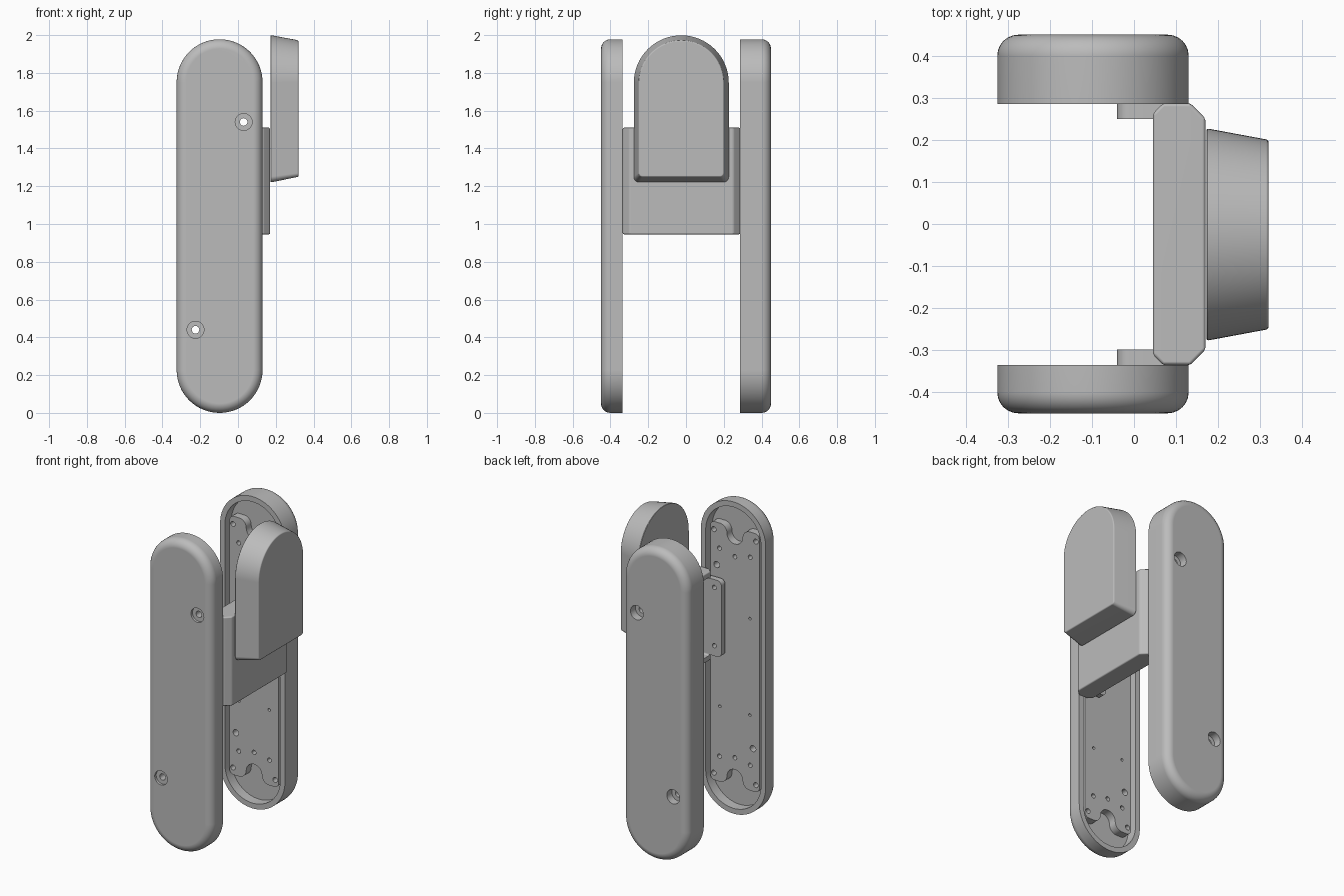
import bpy
import bmesh
from math import cos, sin, radians, dist

if "Cube" in bpy.data.objects:
    bpy.data.objects.remove(bpy.data.objects["Cube"], do_unlink=True)

grey = bpy.data.materials.new("plain grey")
grey.use_nodes = True
GREY = (0.5, 0.5, 0.5, 1)
grey.diffuse_color = GREY
grey.node_tree.nodes["Principled BSDF"].inputs["Base Color"].default_value = GREY

MID_X, MID_Z = -0.0975, 0.989     # centre of the long covers
SCREWS = [(0.03, 1.54), (-0.225, 0.44)]


def arc(cu, cv, r, start, end, n=8):
    angles = [radians(start + (end - start) * i / n) for i in range(n + 1)]
    return [(cu + r * cos(a), cv + r * sin(a)) for a in angles]


def rounded_rect(u0, u1, v0, v1, r):
    return (arc(u0 + r, v0 + r, r, 180, 270) + arc(u1 - r, v0 + r, r, 270, 360)
            + arc(u1 - r, v1 - r, r, 0, 90) + arc(u0 + r, v1 - r, r, 90, 180))


def stadium(r):
    h = MID_Z - 0.2275
    return (arc(MID_X, MID_Z + h, r, 0, 180, 32)
            + arc(MID_X, MID_Z - h, r, 180, 360, 32))


def arch(r, bottom, corner):
    cy, cz = -0.025, 1.7475
    return (arc(cy, cz, r, 0, 180, 32)
            + arc(cy - r + corner, bottom + corner, corner, 180, 270)
            + arc(cy + r - corner, bottom + corner, corner, 270, 360))


def distinct(points):
    """Drop points that repeat their predecessor around the loop."""
    return [p for i, p in enumerate(points) if dist(p, points[i - 1]) > 1e-5]


def prism(name, axis, t0, t1, start, end=None, round_end=0):
    """Loft a profile along an axis, optionally rounding the rim at t1."""
    place = {"x": lambda u, v, t: (t, u, v),
             "y": lambda u, v, t: (u, t, v),
             "z": lambda u, v, t: (u, v, t)}[axis]
    bm = bmesh.new()
    a = [bm.verts.new(place(u, v, t0)) for u, v in distinct(start)]
    b = [bm.verts.new(place(u, v, t1)) for u, v in distinct(end or start)]
    bm.faces.new(a)
    cap = bm.faces.new(b)
    for i in range(len(a)):
        j = (i + 1) % len(a)
        bm.faces.new((a[i], a[j], b[j], b[i]))
    bmesh.ops.recalc_face_normals(bm, faces=bm.faces)
    if round_end:
        bmesh.ops.bevel(bm, geom=list(cap.edges), offset=round_end,
                        segments=6, profile=0.5, affect="EDGES")
    mesh = bpy.data.meshes.new(name)
    bm.to_mesh(mesh)
    bm.free()
    mesh.materials.append(grey)
    obj = bpy.data.objects.new(name, mesh)
    bpy.context.collection.objects.link(obj)
    return obj


def apply_modifier(obj, kind, **settings):
    bpy.ops.object.select_all(action="DESELECT")
    obj.select_set(True)
    bpy.context.view_layer.objects.active = obj
    mod = obj.modifiers.new(kind.lower(), kind)
    for key, value in settings.items():
        setattr(mod, key, value)
    bpy.ops.object.modifier_apply(modifier=mod.name)


def cut(obj, cutter):
    apply_modifier(obj, "BOOLEAN", operation="DIFFERENCE", solver="EXACT",
                   object=cutter)
    bpy.data.objects.remove(cutter, do_unlink=True)


def drill(obj, x, z, r, y0, y1):
    cut(obj, prism("drill", "y", y0, y1, arc(x, z, r, 0, 345, 23)))


def soften(obj, width):
    apply_modifier(obj, "BEVEL", width=width, segments=3, angle_limit=radians(35))


def finish(obj):
    bpy.ops.object.select_all(action="DESELECT")
    obj.select_set(True)
    bpy.context.view_layer.objects.active = obj
    bpy.ops.object.shade_smooth_by_angle(angle=radians(32))
    apply_modifier(obj, "WEIGHTED_NORMAL", keep_sharp=True)


def plate_profile():
    """Long plate with a wavy notch in each end."""
    w, h = 0.172, 0.82
    half = (arc(-w + 0.03, 0.03 - h, 0.03, 180, 270)
            + arc(-0.105, 0.05 - h, 0.05, 270, 360)
            + arc(0, 0.05 - h, 0.055, 180, 0, 16)
            + arc(0.105, 0.05 - h, 0.05, 180, 270)
            + arc(w - 0.03, 0.03 - h, 0.03, 270, 360))
    return [(MID_X + s * u, MID_Z + s * v) for s in (1, -1) for u, v in half]


# Plate holes: across from the centre, up, down, radius
PLATE_HOLES = [(0.148, 0.77, 0.775, 0.016), (0.108, 0.66, 0.66, 0.014),
               (0, 0.635, 0.64, 0.014), (0.106, 0.27, 0.342, 0.009)]


def cover(side, rim, floor, outer, plate_face, sink):
    # Hollow cover, open towards the middle
    shell = prism(side + "_cover", "y", rim, outer, stadium(0.2275), round_end=0.05)
    out = 1 if outer > 0 else -1
    cut(shell, prism("cavity", "y", rim - out * 0.05, floor, stadium(0.194)))
    # Mounting plate on the cavity floor
    plate = prism(side + "_mounting_plate", "y", plate_face, floor, plate_profile())
    for u, up, down, r in PLATE_HOLES:
        for su in ((1, -1) if u else (1,)):
            for v in (up, -down):
                drill(plate, MID_X + su * u, MID_Z + v, r,
                      plate_face - out * 0.02, floor + out * 0.02)
    # Recessed screw holes right through
    for x, z in SCREWS:
        drill(shell, x, z, 0.045, outer - out * sink, outer + out * 0.02)
        drill(shell, x, z, 0.02, rim, outer + out * 0.02)
        drill(plate, x, z, 0.02, rim - out * 0.02, outer)
    finish(shell)
    finish(plate)


cover("front", -0.335, -0.40, -0.45, -0.35, 0.015)
cover("back", 0.285, 0.35, 0.45, 0.30, 0.05)

# Bracket between the covers: chamfered corners, hollow from the inner side
x0, x1, y0, y1, c, d = 0.045, 0.17, -0.335, 0.287, 0.036, 0.024
bracket = prism("bracket", "z", 0.945, 1.51, [
    (x0 + d, y0), (x1 - c, y0), (x1, y0 + c), (x1, y1 - c),
    (x1 - c, y1), (x0 + d, y1), (x0, y1 - d), (x0, y0 + d)])
soften(bracket, 0.008)
cut(bracket, prism("hollow", "x", 0, 0.13,
                   rounded_rect(-0.298, 0.25, 0.98, 1.475, 0.01)))
finish(bracket)

# Screw flanges on both ends of the bracket
for side, ya, yb in (("front", -0.335, -0.298), ("back", 0.25, 0.287)):
    flange = prism(side + "_flange", "y", ya, yb,
                   rounded_rect(-0.04, 0.12, 0.985, 1.47, 0.03))
    for z in (1.05, 1.42):
        drill(flange, 0.01, z, 0.014, ya - 0.02, yb + 0.02)
    finish(flange)

# Tapered arched head on the outer face of the bracket
head = prism("arched_head", "x", 0.172, 0.32,
             arch(0.2525, 1.22, 0.03), arch(0.225, 1.25, 0.02))
soften(head, 0.006)
finish(head)
